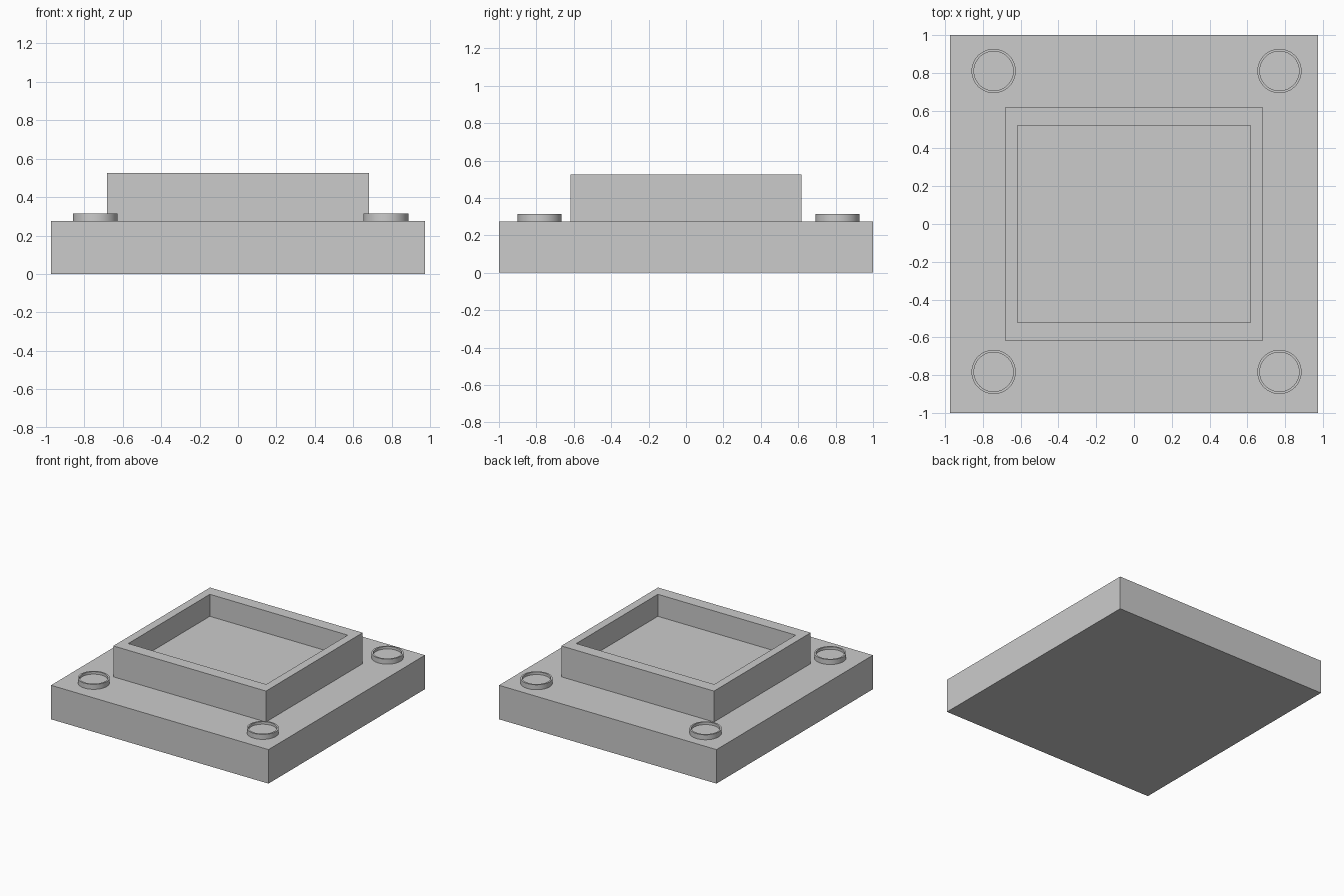
import bpy, bmesh, math

if "Cube" in bpy.data.objects:
    bpy.data.objects.remove(bpy.data.objects["Cube"])


def rect(hx, hy):
    return [(-hx, -hy), (hx, -hy), (hx, hy), (-hx, hy)]


def circle(r, n=48):
    return [(r * math.cos(2 * math.pi * i / n), r * math.sin(2 * math.pi * i / n)) for i in range(n)]


def loft(name, layers, loc=(0, 0, 0)):
    """Skin a stack of (outline, z) loops and cap both ends."""
    bm = bmesh.new()
    loops = [[bm.verts.new((x, y, z)) for x, y in outline] for outline, z in layers]
    n = len(loops[0])
    for a, b in zip(loops, loops[1:]):
        for i in range(n):
            j = (i + 1) % n
            bm.faces.new((a[i], a[j], b[j], b[i]))
    bm.faces.new(loops[0][::-1])
    bm.faces.new(loops[-1])
    bmesh.ops.recalc_face_normals(bm, faces=bm.faces)
    mesh = bpy.data.meshes.new(name)
    bm.to_mesh(mesh)
    bm.free()
    ob = bpy.data.objects.new(name, mesh)
    ob.location = loc
    bpy.context.collection.objects.link(ob)
    return ob


BASE_TOP, TRAY_TOP, TRAY_FLOOR = 0.275, 0.525, 0.347
STUD_TOP, STUD_FLOOR = 0.315, 0.295

# Base slab
loft("base_slab", [(rect(0.973, 1.0), 0), (rect(0.973, 1.0), BASE_TOP)])

# Raised rectangular tray with a sunken floor
outer, inner = rect(0.683, 0.618), rect(0.617, 0.521)
loft("raised_tray", [(outer, BASE_TOP), (outer, TRAY_TOP), (inner, TRAY_TOP), (inner, TRAY_FLOOR)])

# Four corner studs with shallow dished tops
for y, side in ((-0.783, "front"), (0.81, "back")):
    for x, hand in ((-0.743, "left"), (0.77, "right")):
        stud = loft(f"stud_{side}_{hand}",
                    [(circle(0.117), BASE_TOP), (circle(0.117), STUD_TOP),
                     (circle(0.104), STUD_TOP), (circle(0.104), STUD_FLOOR)], (x, y, 0))
        bpy.ops.object.select_all(action='DESELECT')
        stud.select_set(True)
        bpy.context.view_layer.objects.active = stud
        bpy.ops.object.shade_smooth_by_angle(angle=math.radians(30))
